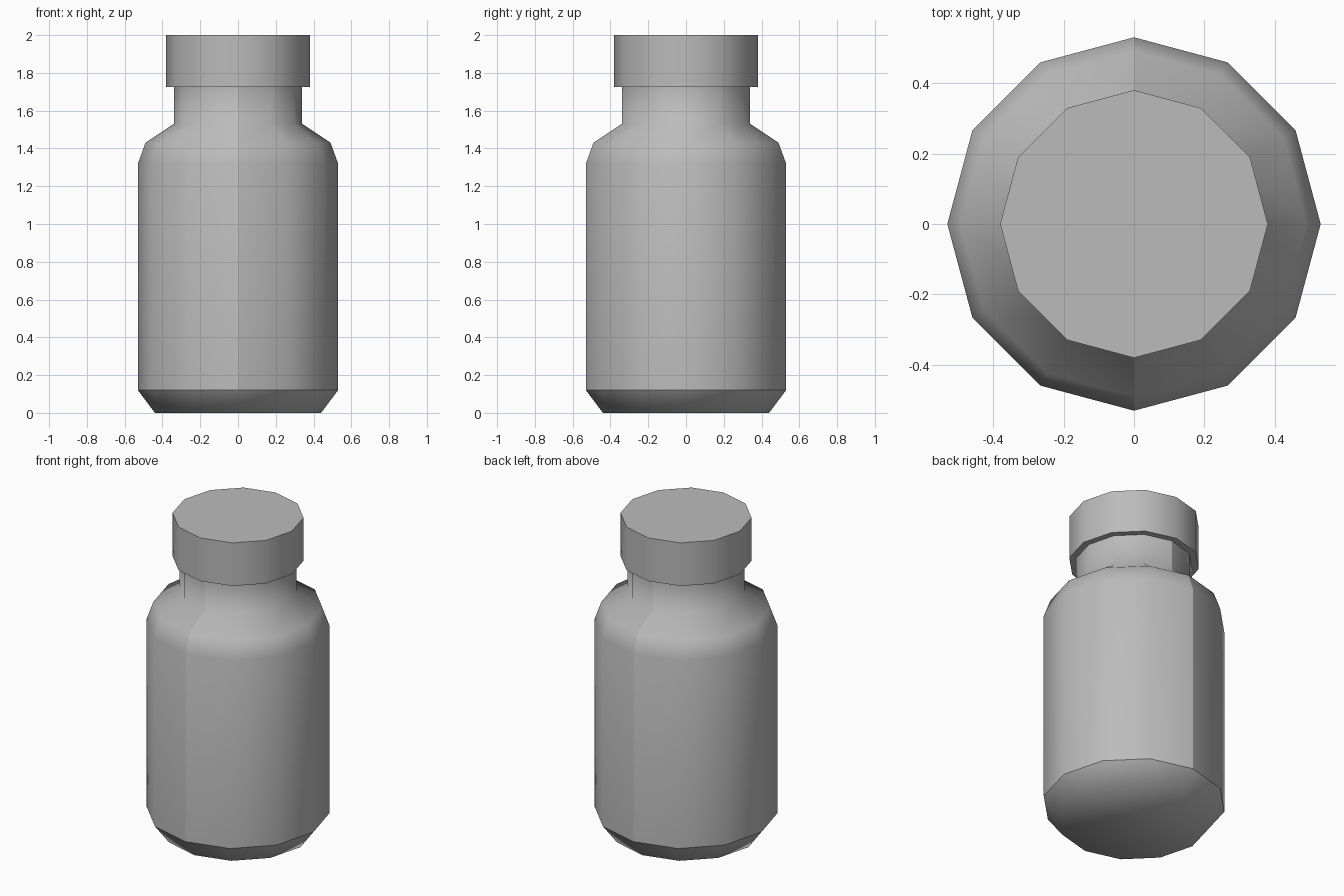
import bpy
import bmesh
import math

SIDES = 12

cube = bpy.data.objects.get("Cube")
if cube:
    bpy.data.objects.remove(cube, do_unlink=True)

# One plain grey for the whole bottle
grey = bpy.data.materials.new("plain grey")
grey.use_nodes = True
colour = (0.5, 0.5, 0.5, 1.0)
grey.diffuse_color = colour
grey.node_tree.nodes["Principled BSDF"].inputs["Base Color"].default_value = colour


def lathe(name, profile, sharp_rings, seams=False):
    """Turn (radius, height) points into a closed solid with chosen crisp rings."""
    bm = bmesh.new()
    rings = []
    for radius, z in profile:
        angles = [math.tau * i / SIDES for i in range(SIDES)]
        rings.append([bm.verts.new((radius * math.cos(a), radius * math.sin(a), z))
                      for a in angles])
    for low, high in zip(rings, rings[1:]):
        for i in range(SIDES):
            j = (i + 1) % SIDES
            bm.faces.new((low[i], low[j], high[j], high[i]))
    bm.faces.new(rings[0][::-1])
    bm.faces.new(rings[-1])
    for face in bm.faces:
        face.smooth = True

    # Crisp rings, and optional moulding seams at front and back
    for k in sharp_rings:
        for i in range(SIDES):
            bm.edges.get((rings[k][i], rings[k][(i + 1) % SIDES])).smooth = False
    if seams:
        for edge in bm.edges:
            upright = abs(edge.verts[0].co.z - edge.verts[1].co.z) > 0.01
            if upright and all(abs(v.co.x) < 0.001 for v in edge.verts):
                edge.smooth = edge.verts[0].co.z < 0.05
    mesh = bpy.data.meshes.new(name)
    bm.to_mesh(mesh)
    bm.free()
    mesh.materials.append(grey)
    obj = bpy.data.objects.new(name, mesh)
    bpy.context.collection.objects.link(obj)
    return obj


# Body with chamfered base, sloped shoulder and neck
lathe("bottle_body",
      [(0.44, 0), (0.53, 0.12), (0.53, 1.32), (0.49, 1.43), (0.34, 1.53), (0.34, 1.73)],
      sharp_rings=[1, 5], seams=True)

# Cap overhanging the neck
lathe("bottle_cap", [(0.38, 1.725), (0.38, 2.0)], sharp_rings=[0, 1])
